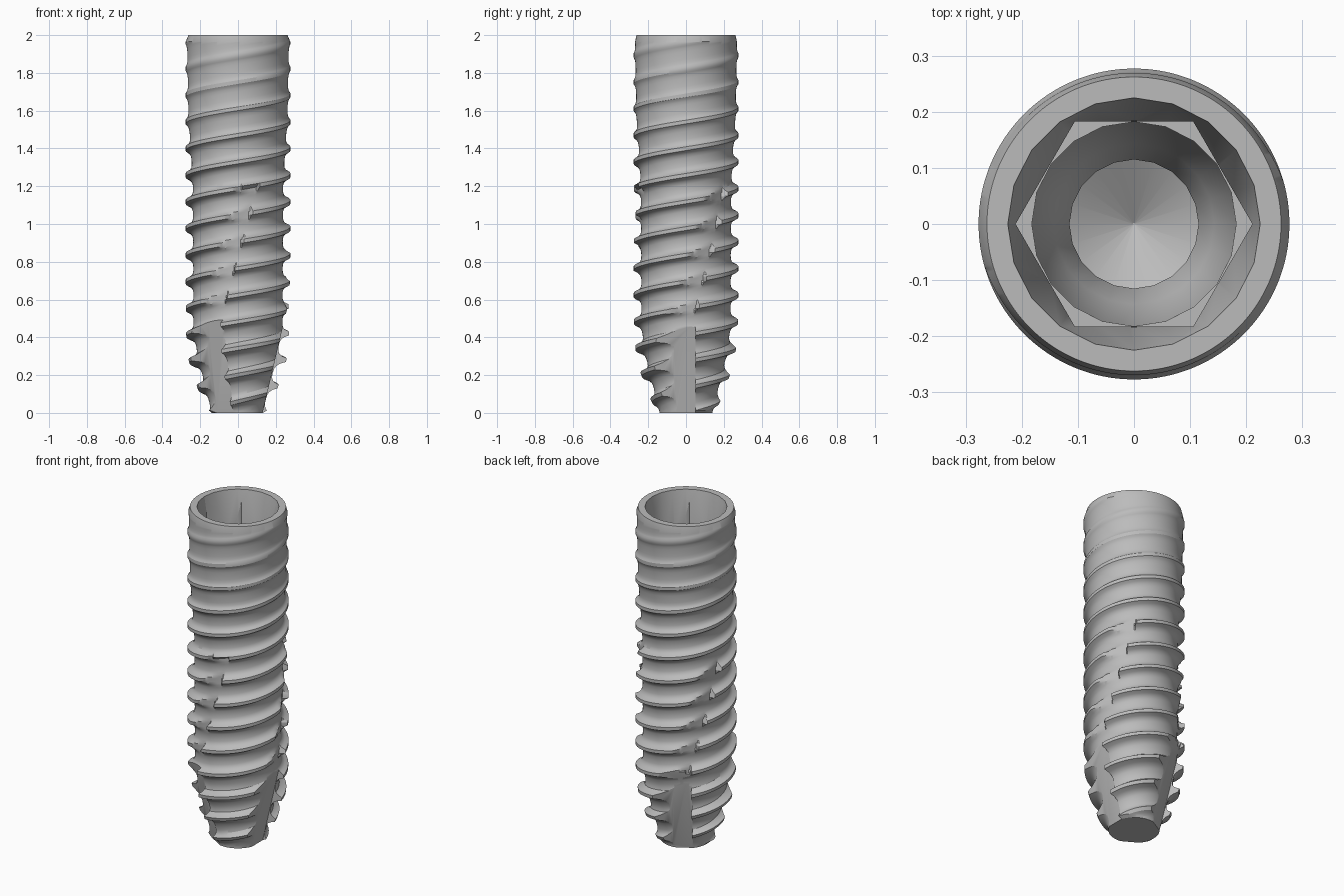
import bpy, bmesh
from math import pi, cos, sin, radians, hypot
from mathutils import Matrix

cube = bpy.data.objects.get("Cube")
if cube:
    bpy.data.objects.remove(cube, do_unlink=True)

# two-start thread: PITCH is the crest spacing, one turn climbs STARTS * PITCH
PITCH, STARTS, PHASE, SEGS = 0.141, 2, -0.011, 216
LOW, HIGH = 0.012, 1.965
ROOT = [(0, .138), (.15, .175), (.3, .213), (.45, .235), (1.2, .238),
        (1.4, .249), (1.55, .261), (1.9, .268), (2, .27)]
CREST = [(0, .155), (.13, .215), (.28, .262), (.42, .275), (.6, .277), (2, .277)]
# one thread: position along the pitch, share of thread height
THREAD = [(0, 0), (.15, .03), (.27, .17), (.36, .5), (.43, 1),
          (.57, 1), (.64, .5), (.73, .17), (.85, .03)]
FLUTES = [radians(a) for a in (0, 120, 240)]


def lerp(table, z):
    for (z0, a), (z1, b) in zip(table, table[1:]):
        if z <= z1:
            return a + (b - a) * max(0, z - z0) / (z1 - z0)
    return table[-1][1]


def notch_limit(angle, z):
    """Radius left by the shallow helical relief that continues each flute."""
    limit = 1.0
    if 0.5 < z < 1.2:
        for flute in FLUTES:
            edge = flute + radians(12 + 65 * (z - 0.55))
            behind = (edge - angle) % (2 * pi)
            if behind < radians(40):
                limit = min(limit, 0.243 / cos(behind))
    return limit


def body_radius(turn, angle, z):
    phase = ((z - PHASE) / PITCH - STARTS * turn + 0.5) % 1
    height = lerp(THREAD + [(1, 0)], phase)
    root, crest = lerp(ROOT, z), lerp(CREST, z)
    return min(root + (crest - root) * height, notch_limit(angle, z))


def finish(name, bm):
    bmesh.ops.recalc_face_normals(bm, faces=bm.faces[:])
    mesh = bpy.data.meshes.new(name)
    bm.to_mesh(mesh)
    bm.free()
    obj = bpy.data.objects.new(name, mesh)
    bpy.context.collection.objects.link(obj)
    return obj


def threaded_body():
    bm = bmesh.new()
    n = len(THREAD)
    rows = n * (int(2 / PITCH) + 8)
    grid = []
    for k in range(rows):
        ring = []
        for s in range(SEGS):
            turn = s / SEGS
            a = 2 * pi * turn
            z = (k // n - 3.5 + THREAD[k % n][0] + STARTS * turn) * PITCH + PHASE
            z = min(max(z, LOW), HIGH)
            r = body_radius(turn, a, z)
            ring.append(bm.verts.new((r * cos(a), r * sin(a), z)))
        grid.append(ring)

    # the end of each turn joins the rows that start higher up
    def vert(k, s):
        return grid[k][s] if s < SEGS else grid[k + STARTS * n][0]

    for k in range(rows - STARTS * n - 1):
        for s in range(SEGS):
            corners = (vert(k, s), vert(k, s + 1), vert(k + 1, s + 1), vert(k + 1, s))
            heights = [v.co.z for v in corners]
            if max(heights) > LOW and min(heights) < HIGH:
                bm.faces.new(corners)
    bmesh.ops.remove_doubles(bm, verts=bm.verts[:], dist=1e-5)
    bmesh.ops.delete(bm, geom=[v for v in bm.verts if not v.link_faces], context='VERTS')

    # chamfered ends
    for level, end, radius in ((LOW, 0, 0.14), (HIGH, 2, 0.262)):
        edges = [e for e in bm.edges if e.is_boundary and abs(e.verts[0].co.z - level) < 1e-4]
        out = bmesh.ops.extrude_edge_only(bm, edges=edges)["geom"]
        for v in out:
            if isinstance(v, bmesh.types.BMVert):
                f = radius / hypot(v.co.x, v.co.y)
                v.co = (v.co.x * f, v.co.y * f, end)
        bmesh.ops.holes_fill(bm, edges=[e for e in out if isinstance(e, bmesh.types.BMEdge)],
                             sides=0)
    return finish("implant_body", bm)


def lathe(name, profile, sides):
    """Stack of rings closed at both ends."""
    bm = bmesh.new()
    rings = [[bm.verts.new((r * cos(2 * pi * s / sides), r * sin(2 * pi * s / sides), z))
              for s in range(sides)] for r, z in profile]
    for a, b in zip(rings, rings[1:]):
        for s in range(sides):
            t = (s + 1) % sides
            bm.faces.new((a[s], a[t], b[t], b[s]))
    bm.faces.new(rings[0])
    bm.faces.new(rings[-1])
    return finish(name, bm)


def flute_cutter(angle):
    """Slanted wedge with one upright wall."""
    bm = bmesh.new()
    outline = [(.13 - .0236, -.1), (.13 + .236 * .62, .62), (.6, .62), (.6, -.1)]
    face = bm.faces.new([bm.verts.new((x, -.5, z)) for x, z in outline])
    out = bmesh.ops.extrude_face_region(bm, geom=[face])["geom"]
    for v in out:
        if isinstance(v, bmesh.types.BMVert):
            v.co.y = 0.05
    # the extrusion leaves the starting face in place, closing the wedge
    bm.transform(Matrix.Rotation(angle, 4, 'Z'))
    return finish("flute_cutter", bm)


def cut(obj, cutter):
    cutter.hide_render = True
    mod = obj.modifiers.new("cut", 'BOOLEAN')
    mod.operation, mod.solver, mod.object = 'DIFFERENCE', 'EXACT', cutter
    bpy.ops.object.modifier_apply(modifier=mod.name)
    bpy.data.objects.remove(cutter, do_unlink=True)


body = threaded_body()
bpy.ops.object.select_all(action='DESELECT')
body.select_set(True)
bpy.context.view_layer.objects.active = body

# cutting flutes at the tip
for flute in FLUTES:
    cut(body, flute_cutter(flute))

# tapered mouth and screw bore, then the hexagonal drive
cut(body, lathe("bore_cutter", [(.2282, 2.02), (.225, 2), (.184, 1.745), (.182, 1.5), (.143, 1.36),
                                (.115, 1.3), (.115, 1.0), (.002, .93)], 20))
cut(body, lathe("hex_cutter", [(.211, 1.95), (.211, 1.52)], 6))

metal = bpy.data.materials.new("grey_metal")
metal.use_nodes = True
colour = (0.5, 0.5, 0.5, 1)
metal.diffuse_color = colour
metal.node_tree.nodes["Principled BSDF"].inputs["Base Color"].default_value = colour
body.data.materials.clear()
body.data.materials.append(metal)
for poly in body.data.polygons:
    poly.material_index = 0
bpy.ops.object.shade_smooth_by_angle(angle=radians(30))
